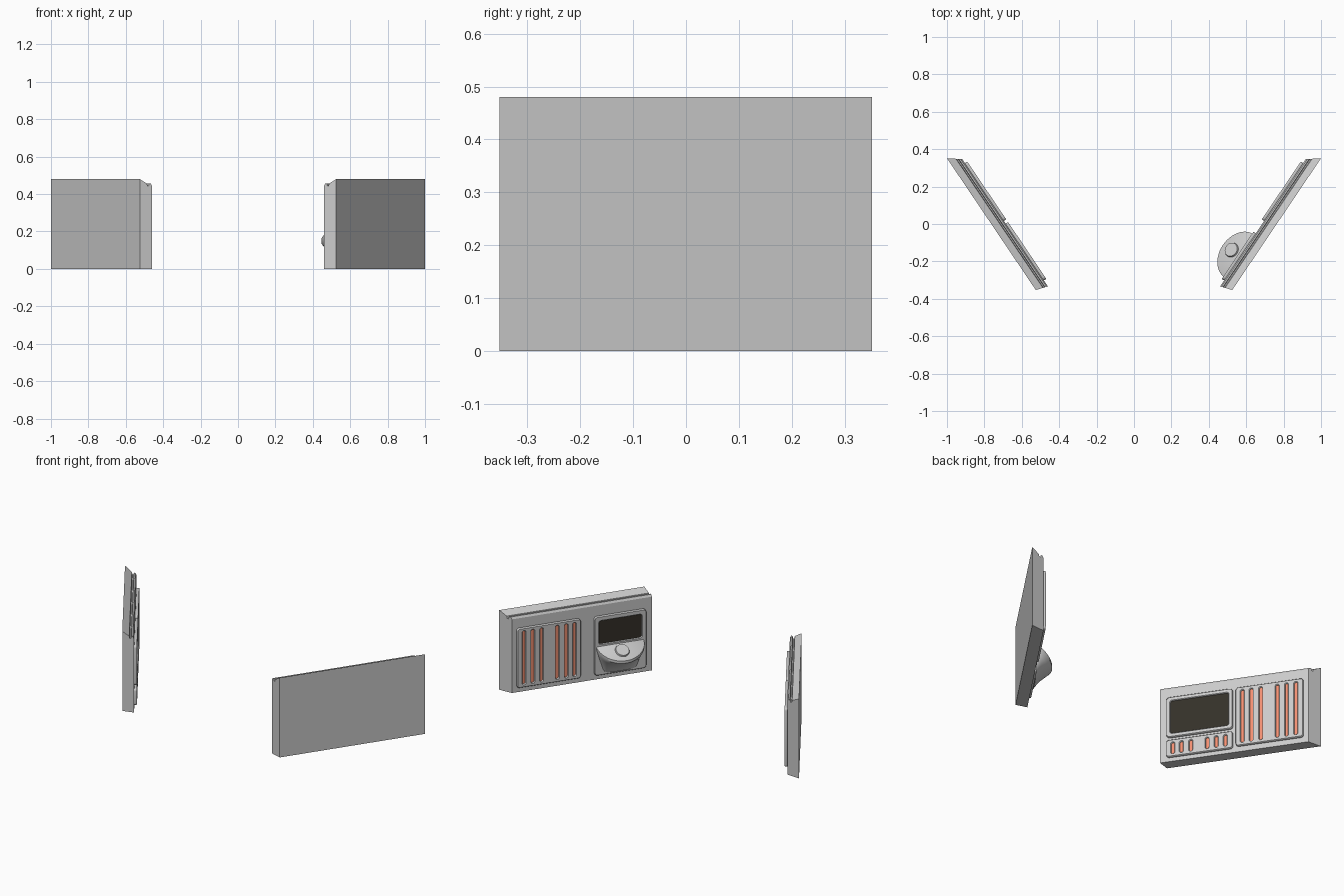
import bpy, bmesh, math
from mathutils import Matrix, Vector

if "Cube" in bpy.data.objects:
    bpy.data.objects.remove(bpy.data.objects["Cube"])

N0 = 0.065  # wall thickness (inner face depth)


def material(name, rgb):
    m = bpy.data.materials.new(name)
    m.diffuse_color = (*rgb, 1)
    m.use_nodes = True
    m.node_tree.nodes["Principled BSDF"].inputs["Base Color"].default_value = m.diffuse_color
    return m


ORANGE = material("orange_glow", (0.9, 0.28, 0.17))
DARK = material("dark_glass", (0.035, 0.03, 0.022))

# Local frame of a wall: (along wall, up, depth inward); side -1 mirrors it
UX, UY = 0.559, 0.829


def frame(side):
    m = Matrix(((UX, 0, -UY, 0.525), (UY, 0, UX, -0.353), (0, 1, 0, 0), (0, 0, 0, 1)))
    return Matrix.Diagonal((side, 1, 1, 1)) @ m


def finish(name, bm, side, mat=None, smooth=False):
    bmesh.ops.transform(bm, matrix=frame(side), verts=bm.verts)
    bmesh.ops.recalc_face_normals(bm, faces=bm.faces)
    me = bpy.data.meshes.new(name)
    bm.to_mesh(me)
    bm.free()
    ob = bpy.data.objects.new(name, me)
    bpy.context.collection.objects.link(ob)
    if mat:
        me.materials.append(mat)
    if smooth:
        bpy.ops.object.select_all(action='DESELECT')
        ob.select_set(True)
        bpy.context.view_layer.objects.active = ob
        bpy.ops.object.shade_smooth_by_angle(angle=math.radians(35))
    return ob


def loft(bm, rings):
    rows = [[bm.verts.new(p) for p in r] for r in rings]
    n = len(rows[0])
    for a, b in zip(rows, rows[1:]):
        for i in range(n):
            bm.faces.new((a[i], a[(i + 1) % n], b[(i + 1) % n], b[i]))
    bm.faces.new(rows[0])
    bm.faces.new(rows[-1])


def rounded_rect(u0, u1, z0, z1, r, steps=4):
    pts = []
    for cx, cz, a0 in ((u1 - r, z1 - r, 0), (u0 + r, z1 - r, 90), (u0 + r, z0 + r, 180), (u1 - r, z0 + r, 270)):
        for k in range(steps + 1):
            a = math.radians(a0 + 90 * k / steps)
            pts.append((cx + r * math.cos(a), cz + r * math.sin(a)))
    return pts


# Flat plate with rounded holes, bevelled edges
def plate(name, side, outer, holes, depth=0.016):
    cu = bpy.data.curves.new(name, 'CURVE')
    cu.dimensions = '2D'
    cu.fill_mode = 'BOTH'
    b = 0.003
    cu.extrude = depth / 2 - b
    cu.bevel_depth = b
    cu.bevel_resolution = 0
    cu.offset = -b
    for pts in [outer] + holes:
        sp = cu.splines.new('POLY')
        sp.points.add(len(pts) - 1)
        for p, (u, z) in zip(sp.points, pts):
            p.co = (u, z, 0, 1)
        sp.use_cyclic_u = True
    tmp = bpy.data.objects.new(name + "_tmp", cu)
    bpy.context.collection.objects.link(tmp)
    me = bpy.data.meshes.new_from_object(tmp)
    bpy.data.objects.remove(tmp)
    bm = bmesh.new()
    bm.from_mesh(me)
    bpy.data.meshes.remove(me)
    bmesh.ops.remove_doubles(bm, verts=bm.verts, dist=1e-5)
    bmesh.ops.translate(bm, verts=bm.verts, vec=(0, 0, N0 + depth / 2 - 0.001))
    finish(name, bm, side)


def slab(name, side, pts, n0, n1, mat):
    bm = bmesh.new()
    loft(bm, [[(u, z, n) for u, z in pts] for n in (n0, n1)])
    finish(name, bm, side, mat)


# Wall body: section swept along the wall with mitred ends
def wall(side):
    prof = [(0, 0), (0, 0.48), (0.038, 0.456), (0.041, 0.442), (0.047, 0.442),
            (0.05, 0.456), (0.058, 0.456), (N0, 0.444), (N0, 0)]
    bm = bmesh.new()
    loft(bm, [[(-0.02 * n / N0, z, n) for n, z in prof],
              [(0.85 - 0.05 * n / N0, z, n) for n, z in prof]])
    finish("wall", bm, side)


# Vent plate: six glowing slots in two groups of three
def vents(name, side, u0, u1, z0, z1, margin):
    c = (u0 + u1) / 2
    k = (u1 - u0) / 0.37
    holes = []
    for d in (-0.148, -0.1, -0.048, 0.043, 0.094, 0.145):
        u = c + d * k
        holes.append(rounded_rect(u - 0.009, u + 0.009, z0 + margin, z1 - margin, 0.008))
    plate(name + "_plate", side, rounded_rect(u0, u1, z0, z1, 0.015), holes)
    for h in holes:
        slab(name + "_slot", side, h, N0 - 0.01, N0 + 0.006, ORANGE)


def screen(side, outer, inner):
    hole = rounded_rect(*inner, 0.012)
    plate("screen_plate", side, rounded_rect(*outer, 0.018), [hole])
    slab("screen", side, hole, N0 - 0.01, N0 + 0.008, DARK)


# Console: half-round sloped desk tapering under to the wall
def console(side, uc=0.172):
    def ring(w, d, z, slope):
        pts = []
        for i in range(25):
            a = math.pi * i / 24
            n = d * math.sin(a)
            pts.append((uc + w * math.cos(a), z - slope * n, 0.072 + n))
        return pts
    bm = bmesh.new()
    loft(bm, [ring(0.133, 0.098, 0.207, 0.62), ring(0.139, 0.104, 0.203, 0.62),
              ring(0.139, 0.104, 0.188, 0.62), ring(0.128, 0.085, 0.15, 0.5),
              ring(0.115, 0.055, 0.105, 0.35), ring(0.105, 0.03, 0.065, 0.2),
              ring(0.098, 0.012, 0.038, 0)])
    finish("console", bm, side, smooth=True)
    # Round button on the sloped top
    bm = bmesh.new()
    nrm = Vector((0, 1, 0.62)).normalized()
    pos = Vector((uc + 0.004, 0.207 - 0.62 * 0.05, 0.122)) + nrm * 0.002
    m = Matrix.Translation(pos) @ nrm.to_track_quat('Z', 'Y').to_matrix().to_4x4()
    bmesh.ops.create_cone(bm, cap_ends=True, segments=32, radius1=0.042, radius2=0.037, depth=0.014, matrix=m)
    finish("button", bm, side, smooth=True)


for s in (1, -1):
    wall(s)
    vents("tall_vent", s, 0.402, 0.775, 0.03, 0.387, 0.018)

# Right wall: small screen over the console
screen(1, (0.018, 0.322, 0.028, 0.382), (0.045, 0.295, 0.215, 0.355))
console(1)

# Left wall: large screen over a short vent
screen(-1, (0.018, 0.385, 0.142, 0.387), (0.04, 0.363, 0.165, 0.364))
vents("short_vent", -1, 0.018, 0.385, 0.022, 0.125, 0.018)
